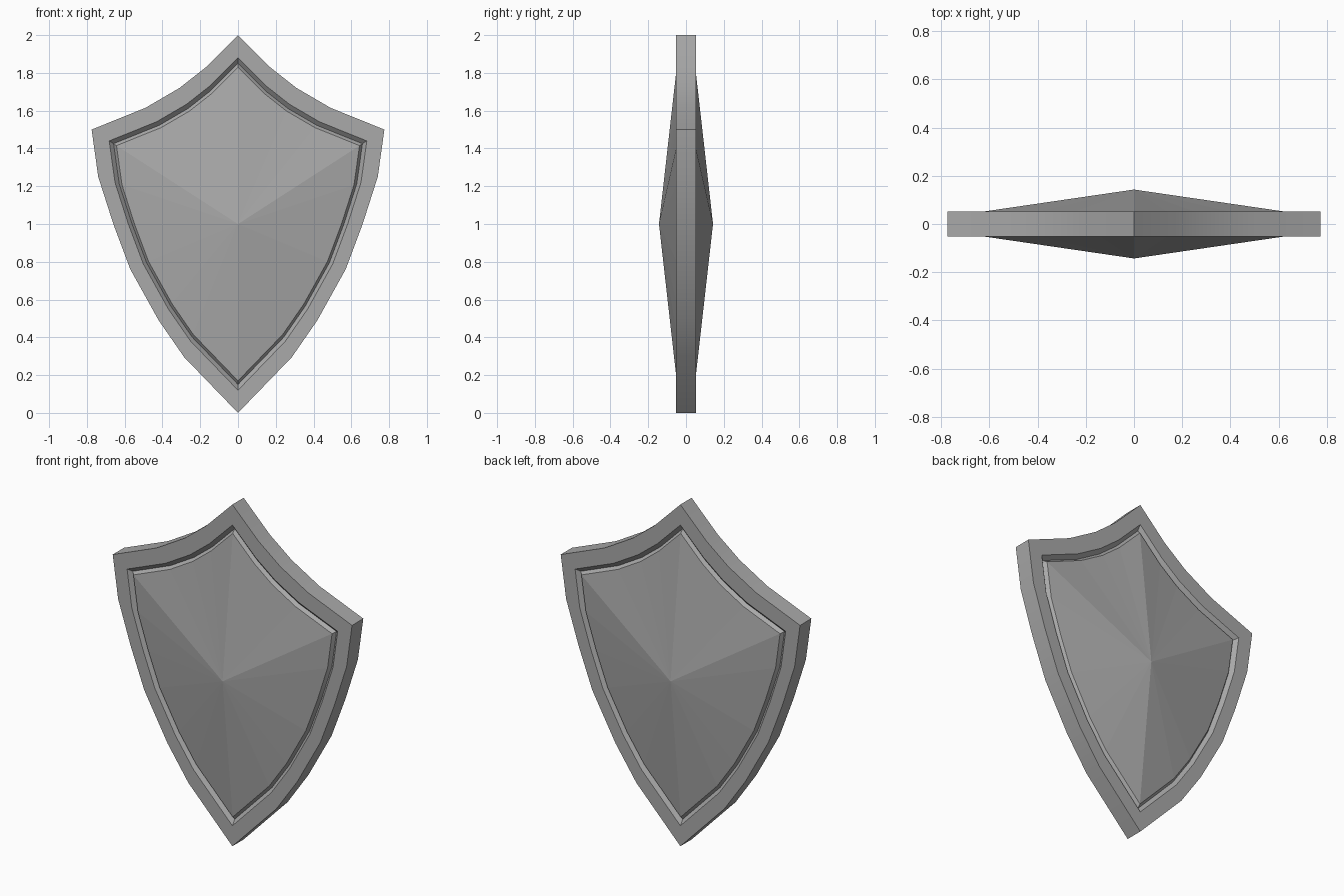
import bpy
import bmesh
from mathutils import Vector

default = bpy.data.objects.get("Cube")
if default:
    bpy.data.objects.remove(default, do_unlink=True)

# Plain grey metal
metal = bpy.data.materials.new("grey_metal")
metal.use_nodes = True
grey = (0.4, 0.4, 0.4, 1)
metal.diffuse_color = grey
metal.node_tree.nodes["Principled BSDF"].inputs["Base Color"].default_value = grey

# Right half of the shield outline, from top point to bottom point
HALF = [(0, 2), (0.17, 1.83), (0.31, 1.72), (0.49, 1.615), (0.775, 1.5),
        (0.74, 1.25), (0.66, 1.0), (0.57, 0.76), (0.42, 0.49), (0.285, 0.295), (0, 0)]
OUTLINE = HALF + [(-x, z) for x, z in HALF[-2:0:-1]]
CENTRE = 1.0
RIM, GROOVE, CREST = 0.052, 0.03, 0.143


def ring(bm, scale, y):
    """Outline scaled about the middle of the shield, at depth y."""
    return [bm.verts.new((x * scale, y, CENTRE + (z - CENTRE) * scale)) for x, z in OUTLINE]


def bridge(bm, a, b):
    for i in range(len(a)):
        j = (i + 1) % len(a)
        bm.faces.new((a[i], a[j], b[j], b[i]))


def finish(bm, name):
    bmesh.ops.recalc_face_normals(bm, faces=bm.faces)
    mesh = bpy.data.meshes.new(name)
    bm.to_mesh(mesh)
    bm.free()
    mesh.materials.append(metal)
    obj = bpy.data.objects.new(name, mesh)
    bpy.context.collection.objects.link(obj)
    return obj


# One closed body: edge band, flat rim, groove and faceted boss on both sides
bm = bmesh.new()
outer = {}
for side in (-1, 1):
    steps = [(1.0, RIM), (0.88, RIM), (0.85, GROOVE), (0.83, RIM - 0.003)]
    rings = [ring(bm, s, side * y) for s, y in steps]
    outer[side] = rings[0]
    for a, b in zip(rings, rings[1:]):
        bridge(bm, a, b)
    tip = bm.verts.new(Vector((0, side * CREST, CENTRE)))
    last = rings[-1]
    for i in range(len(last)):
        bm.faces.new((last[i], last[(i + 1) % len(last)], tip))
bridge(bm, outer[-1], outer[1])
shield = finish(bm, "shield")

# Smooth the gentle curve of the edge band, keep the facets flat
bpy.ops.object.select_all(action="DESELECT")
shield.select_set(True)
bpy.context.view_layer.objects.active = shield
bpy.ops.object.shade_smooth_by_angle(angle=0.5)
for face in shield.data.polygons:
    if len(face.vertices) == 3:
        face.use_smooth = False
